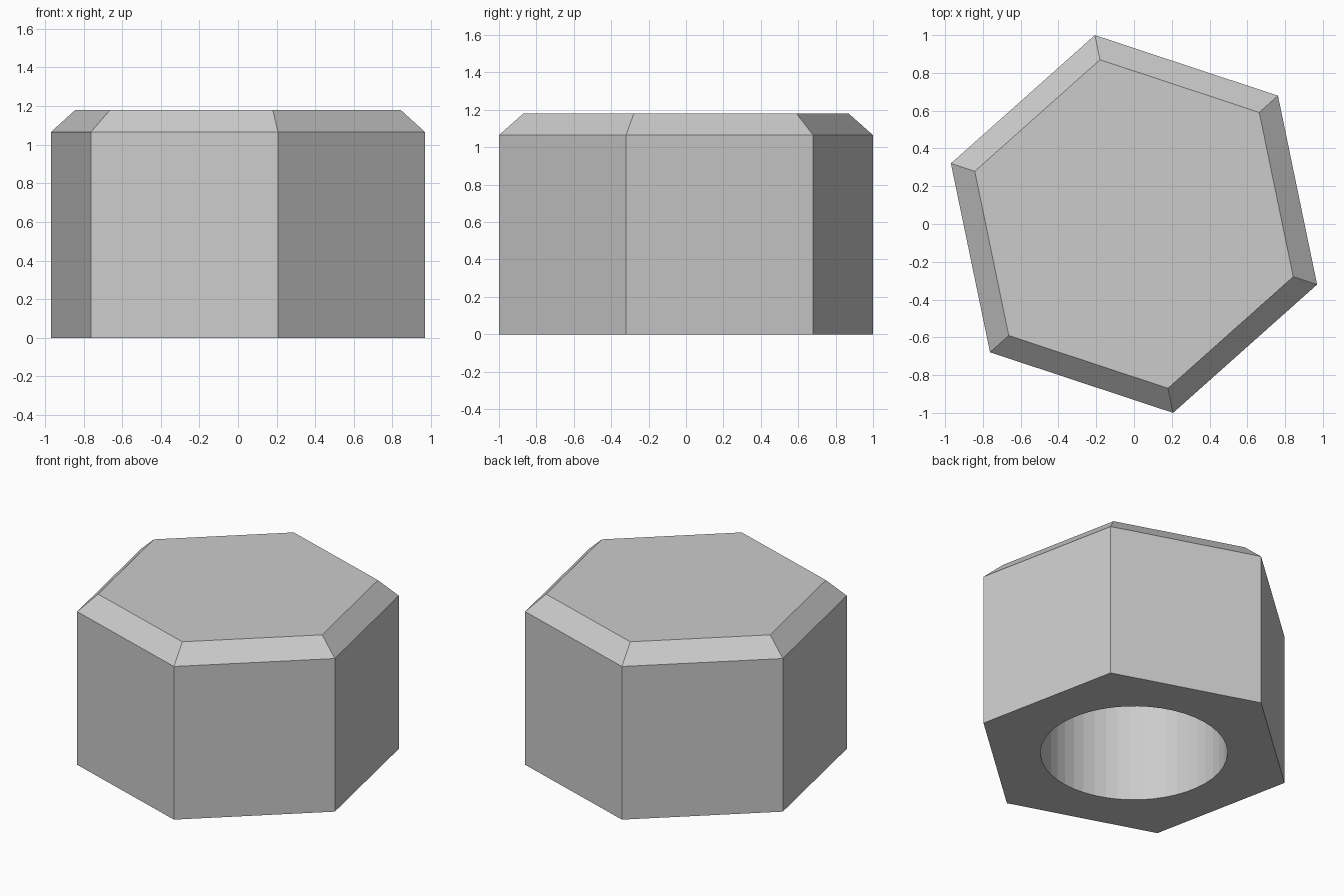
import bpy, bmesh
from math import cos, sin, radians

if "Cube" in bpy.data.objects:
    bpy.data.objects.remove(bpy.data.objects["Cube"])

RADIUS, TOP_RADIUS = 1.021, 0.888
SHOULDER, HEIGHT = 1.065, 1.18
BORE_RADIUS, BORE_DEPTH = 0.59, 0.98
TURN = radians(41.7)


def stacked_prism(name, sides, turn, levels):
    """Closed solid through regular polygons given as (radius, z)."""
    bm = bmesh.new()
    rings = []
    for r, z in levels:
        angles = [turn + radians(360 * i / sides) for i in range(sides)]
        rings.append([bm.verts.new((r * cos(a), r * sin(a), z)) for a in angles])
    for low, high in zip(rings, rings[1:]):
        for i in range(sides):
            j = (i + 1) % sides
            bm.faces.new((low[i], low[j], high[j], high[i]))
    bm.faces.new(rings[0][::-1])
    bm.faces.new(rings[-1])
    mesh = bpy.data.meshes.new(name)
    bm.to_mesh(mesh)
    bm.free()
    obj = bpy.data.objects.new(name, mesh)
    bpy.context.collection.objects.link(obj)
    return obj


# Hexagonal body with a chamfered top
nut = stacked_prism("cap_nut", 6, TURN,
                    [(RADIUS, 0), (RADIUS, SHOULDER), (TOP_RADIUS, HEIGHT)])

# Blind round bore, open at the bottom
cutter = stacked_prism("bore_cutter", 48, 0,
                       [(BORE_RADIUS, -0.2), (BORE_RADIUS, BORE_DEPTH)])
cutter.hide_render = True
cutter.display_type = 'WIRE'

bore = nut.modifiers.new("bore", 'BOOLEAN')
bore.operation = 'DIFFERENCE'
bore.solver = 'EXACT'
bore.object = cutter
